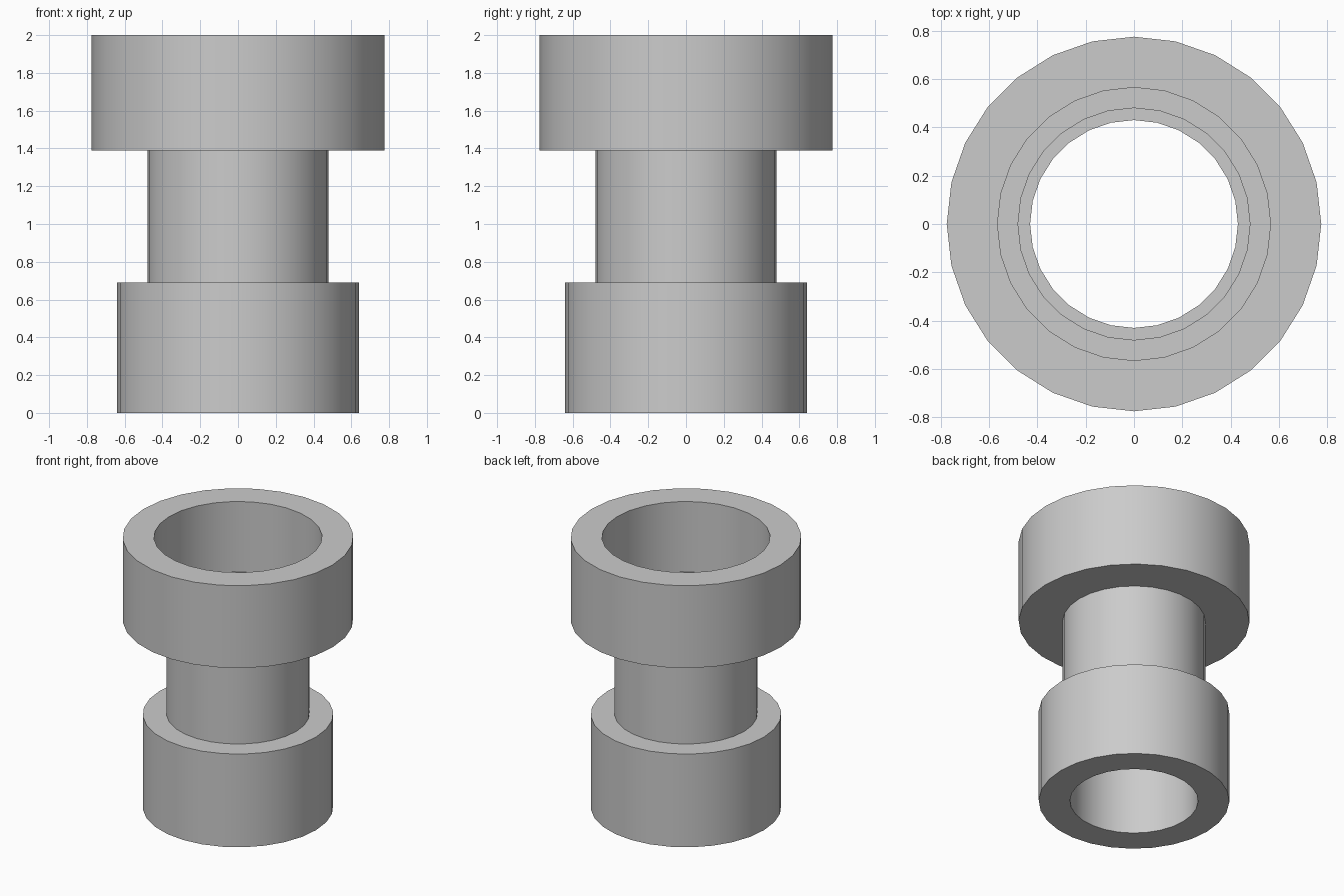
import bpy, bmesh, math
from mathutils import Matrix, Vector

cube = bpy.data.objects.get("Cube")
if cube:
    bpy.data.objects.remove(cube, do_unlink=True)

grey = bpy.data.materials.new("plain grey")
grey.use_nodes = True
colour = (0.6, 0.6, 0.6, 1)
grey.diffuse_color = colour
grey.node_tree.nodes["Principled BSDF"].inputs["Base Color"].default_value = colour

SIDES = 28
BORE, NECK, FOOT, HEAD, SOCKET = 0.43, 0.48, 0.64, 0.775, 0.565

# Closed wall section (radius, height): outside going up, inside going down
section = [
    (BORE, 0), (FOOT, 0), (FOOT, 0.69),        # lower collar
    (NECK, 0.69), (NECK, 1.39),                # neck
    (HEAD, 1.39), (HEAD, 2), (SOCKET, 2),      # upper collar
    (SOCKET, 1.48), (NECK, 1.48),              # socket floor
    (NECK, 1.44), (BORE, 1.44),                # shallow seat around the bore
]


def lathe(name, points):
    """Revolve a closed section around the z axis."""
    bm = bmesh.new()
    rings = []
    for i in range(SIDES):
        turn = Matrix.Rotation(math.tau * i / SIDES, 3, "Z")
        rings.append([bm.verts.new(turn @ Vector((r, 0, z))) for r, z in points])
    for i, ring in enumerate(rings):
        following = rings[(i + 1) % SIDES]
        for j in range(len(points)):
            k = (j + 1) % len(points)
            bm.faces.new((ring[j], following[j], following[k], ring[k]))
    bmesh.ops.recalc_face_normals(bm, faces=bm.faces)
    mesh = bpy.data.meshes.new(name)
    bm.to_mesh(mesh)
    bm.free()
    mesh.materials.append(grey)
    obj = bpy.data.objects.new(name, mesh)
    bpy.context.collection.objects.link(obj)
    return obj


body = lathe("stepped_sleeve", section)
bpy.ops.object.select_all(action="DESELECT")
body.select_set(True)
bpy.context.view_layer.objects.active = body
bpy.ops.object.shade_smooth_by_angle(angle=math.radians(30))
